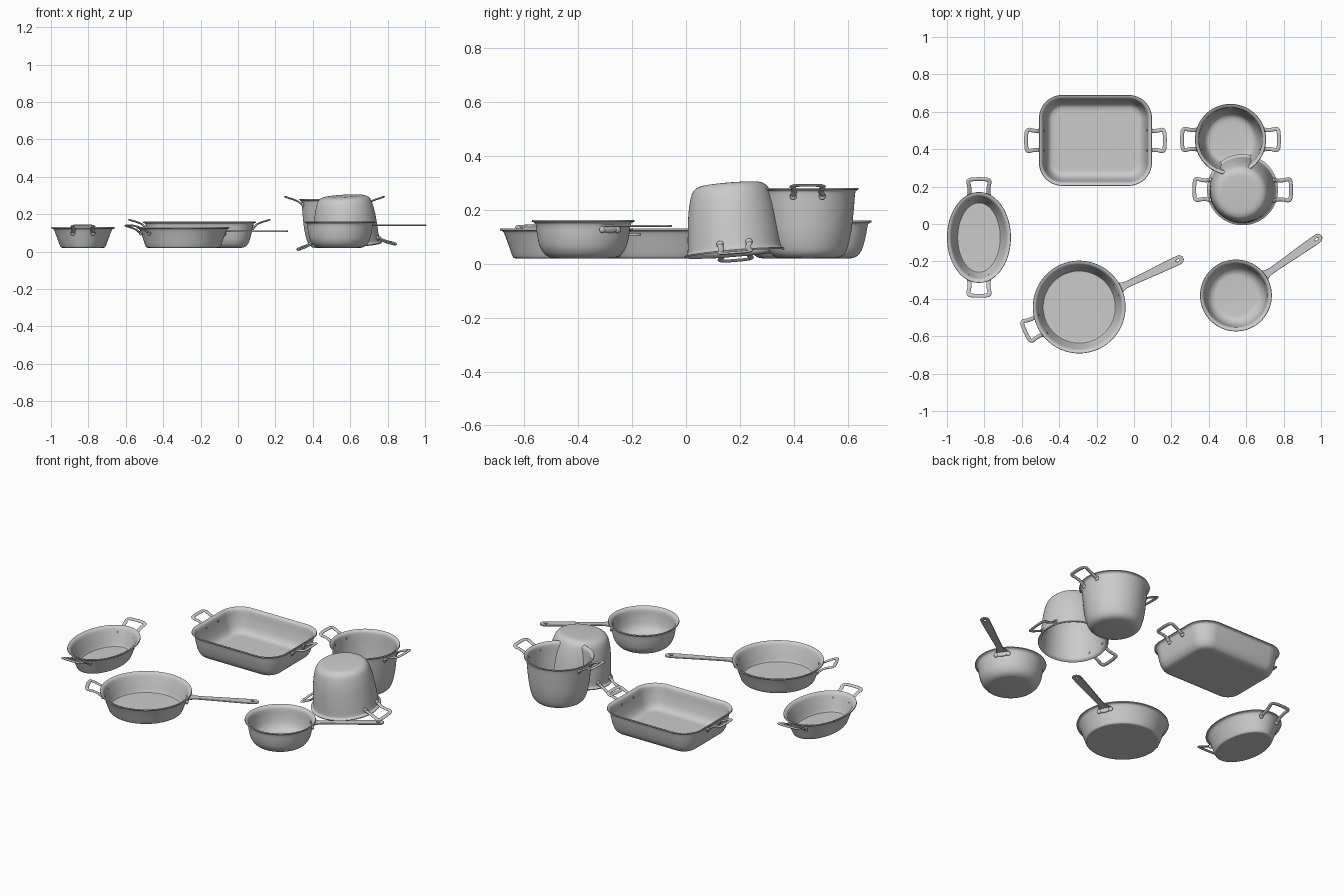
import bpy, bmesh
from math import pi, cos, sin, sqrt, radians
from mathutils import Matrix, Vector

if "Cube" in bpy.data.objects:
    bpy.data.objects.remove(bpy.data.objects["Cube"])


def spline(pts, n=5):
    """Catmull-Rom points through a short control list."""
    p = [Vector(q) for q in pts]
    p = [2 * p[0] - p[1]] + p + [2 * p[-1] - p[-2]]
    out = []
    for i in range(1, len(p) - 2):
        a, b, c, d = p[i - 1:i + 3]
        for k in range(n):
            t = k / n
            out.append(0.5 * (2 * b + (c - a) * t + (2 * a - 5 * b + 4 * c - d) * t * t
                              + (3 * b - a - 3 * c + d) * t ** 3))
    return out + [p[-2]]


def finish(ob, matrix):
    """Apply modifiers, convert to mesh and shade."""
    ob.matrix_world = matrix
    bpy.ops.object.select_all(action='DESELECT')
    ob.select_set(True)
    bpy.context.view_layer.objects.active = ob
    bpy.ops.object.convert(target='MESH')
    bpy.ops.object.shade_smooth_by_angle(angle=radians(40))
    return bpy.context.object


def mesh_object(name, bm):
    me = bpy.data.meshes.new(name)
    bm.to_mesh(me)
    bm.free()
    ob = bpy.data.objects.new(name, me)
    bpy.context.collection.objects.link(ob)
    return ob


def loft(bm, rings):
    rows = [[bm.verts.new(v) for v in r] for r in rings]
    n = len(rows[0])
    for a, b in zip(rows, rows[1:]):
        for j in range(n):
            k = (j + 1) % n
            bm.faces.new((a[j], a[k], b[k], b[j]))
    return rows


def vessel(name, hx, hy, corner, profile, matrix, seg=72):
    """Pan body: profile is (inset from rim, height); corner = (rx, ry)."""
    rings = []
    for p in spline([(d, z, 0) for d, z in profile], 4):
        rx, ry = max(corner[0] - p.x, .004), max(corner[1] - p.x, .004)
        ring = []
        for j in range(seg):
            a = (j + .5) * 2 * pi / seg
            sx, sy = (1 if cos(a) > 0 else -1), (1 if sin(a) > 0 else -1)
            ring.append((sx * (hx - corner[0]) + rx * cos(a),
                         sy * (hy - corner[1]) + ry * sin(a), p.y))
        rings.append(ring)
    bm = bmesh.new()
    rows = loft(bm, rings)
    bm.faces.new(rows[0][::-1])
    ob = mesh_object(name, bm)
    s = ob.modifiers.new("wall", 'SOLIDIFY')
    s.thickness, s.offset = .006, -1
    finish(ob, matrix)


def rivets(name, spots, matrix):
    """Domed head outside and a small head inside the wall."""
    bm = bmesh.new()
    for x, y, z in spots:
        for dx, r in ((.004, .013), (-.008, .006)):
            m = Matrix.Translation((x + dx, y, z)) @ Matrix.Diagonal((r * .6, r, r, 1))
            bmesh.ops.create_uvsphere(bm, u_segments=14, v_segments=8, radius=1, matrix=m)
    finish(mesh_object(name, bm), matrix)


def loop_handle(name, matrix, inset, sag):
    """Flat strap loop, mirrored across its middle, origin at the rim."""
    x0 = -inset - sag
    half = [(x0, .054, -.026), (x0 + .014, .054, -.02), (.006, .05, -.008), (.035, .053, .004),
            (.055, .057, .010), (.066, .045, .014)]
    path = spline(half + [(.069, 0, .015)] + [(x, -y, z) for x, y, z in half[::-1]], 5)
    up = Vector((-.22, 0, 1)).normalized()
    rings = []
    for i, p in enumerate(path):
        t = (path[min(i + 1, len(path) - 1)] - path[max(i - 1, 0)]).normalized()
        side = t.cross(up).normalized()
        nrm = side.cross(t)
        rings.append([p + side * .0105 * cos(a) + nrm * .005 * sin(a)
                      for a in [k * 2 * pi / 12 for k in range(12)]])
    bm = bmesh.new()
    rows = loft(bm, rings)
    bm.faces.new(rows[0][::-1])
    bm.faces.new(rows[-1])
    bmesh.ops.recalc_face_normals(bm, faces=bm.faces)
    finish(mesh_object(name, bm), matrix)
    rivets(name + "_rivets", [(x0, y, -.026) for y in (-.054, .054)], matrix)


def long_handle(name, matrix, reach, inset, sag):
    """Flat tapered handle with a hanging hole, plus its riveted root plate."""
    side = [(-inset - .001, .034), (-.004, .027), (.03, .016), (.12, .017), (.25, .021),
            (reach - .025, .022), (reach - .008, .016), (reach, .007)]
    up = [(p.x, p.y) for p in spline([(x, y, 0) for x, y in side], 5)]
    outer = [(x, -y) for x, y in up] + up[::-1]
    hole = [(reach - .03 + .014 * cos(a), .008 * sin(a))
            for a in [k * 2 * pi / 20 for k in range(20)]]
    cu = bpy.data.curves.new(name, 'CURVE')
    cu.dimensions, cu.fill_mode = '2D', 'BOTH'
    cu.extrude, cu.bevel_depth, cu.bevel_resolution = .0015, .0025, 2
    for pts in (outer, hole):
        s = cu.splines.new('POLY')
        s.points.add(len(pts) - 1)
        for q, (x, y) in zip(s.points, pts):
            q.co = (x, y, 0, 1)
        s.use_cyclic_u = True
    ob = bpy.data.objects.new(name, cu)
    bpy.context.collection.objects.link(ob)
    finish(ob, matrix @ Matrix.Translation((0, 0, -.016)))
    bm = bmesh.new()
    bmesh.ops.create_uvsphere(bm, u_segments=24, v_segments=10, radius=1,
                              matrix=Matrix.Translation((-inset, 0, -.026))
                              @ Matrix.Diagonal((.009, .042, .016, 1)))
    finish(mesh_object(name + "_root_plate", bm), matrix)
    rivets(name + "_rivets", [(-inset - sag, y, -.03) for y in (-.034, .034)], matrix)


def pan(name, matrix, hx, hy, profile, inset, loops=(), long=None, reach=0, corner=None):
    vessel(name, hx, hy, corner or (hx, hy), profile, matrix)
    h = profile[-1][1]

    def frame(deg):
        r = hx if abs(sin(radians(deg))) < .9 else hy
        return matrix @ Matrix.Rotation(radians(deg), 4, 'Z') @ Matrix.Translation((r, 0, h))

    def sag(deg, lat):
        if corner:
            return 0
        a, b = (hx, hy) if abs(sin(radians(deg))) < .9 else (hy, hx)
        return (a - inset) * (1 - sqrt(1 - (lat / (b - inset)) ** 2))
    for i, d in enumerate(loops):
        loop_handle(f"{name}_loop_handle_{i + 1}", frame(d), inset, sag(d, .054))
    if long is not None:
        long_handle(name + "_long_handle", frame(long), reach, inset, sag(long, .034))


def at(x, y, z=.02):
    return Matrix.Translation((x, y, z))


# oval dish
pan("oval_dish", at(-.829, -.072), .171, .243,
    [(.075, 0), (.058, .001), (.049, .010), (.032, .055), (.017, .094), (.009, .102), (0, .105)],
    .02, loops=(90, 270))

# roasting pan
pan("roasting_pan", at(-.206, .447), .302, .243,
    [(.10, 0), (.075, .001), (.053, .010), (.036, .035), (.023, .08), (.015, .122), (.009, .131), (0, .135)],
    .019, loops=(0, 180), corner=(.125, .125))

# skillet
pan("skillet", at(-.293, -.444), .248, .248,
    [(.075, 0), (.056, .001), (.047, .010), (.031, .055), (.016, .094), (.009, .102), (0, .105)],
    .02, loops=(205,), long=25.3, reach=.365)

# saucepan
pan("saucepan", at(.545, -.382), .192, .192,
    [(.09, 0), (.07, .003), (.049, .016), (.032, .042), (.022, .08), (.016, .122), (.009, .133), (0, .137)],
    .018, long=34.9, reach=.363)

# deep pots: one upright, one upside down and slightly tilted
deep = [(.105, 0), (.078, .003), (.057, .014), (.042, .04), (.028, .10), (.019, .18),
        (.014, .24), (.009, .252), (0, .257)]
pan("stock_pot", at(.516, .452), .19, .19, deep, .016, loops=(0, 180))
flip = (at(.58, .183, .042) @ Matrix.Rotation(.08, 4, 'X') @ Matrix.Rotation(-.055, 4, 'Y')
        @ Matrix.Rotation(pi, 4, 'X') @ Matrix.Translation((0, 0, -.257)))
pan("upturned_pot", flip, .19, .19, deep, .016, loops=(0, 180))
